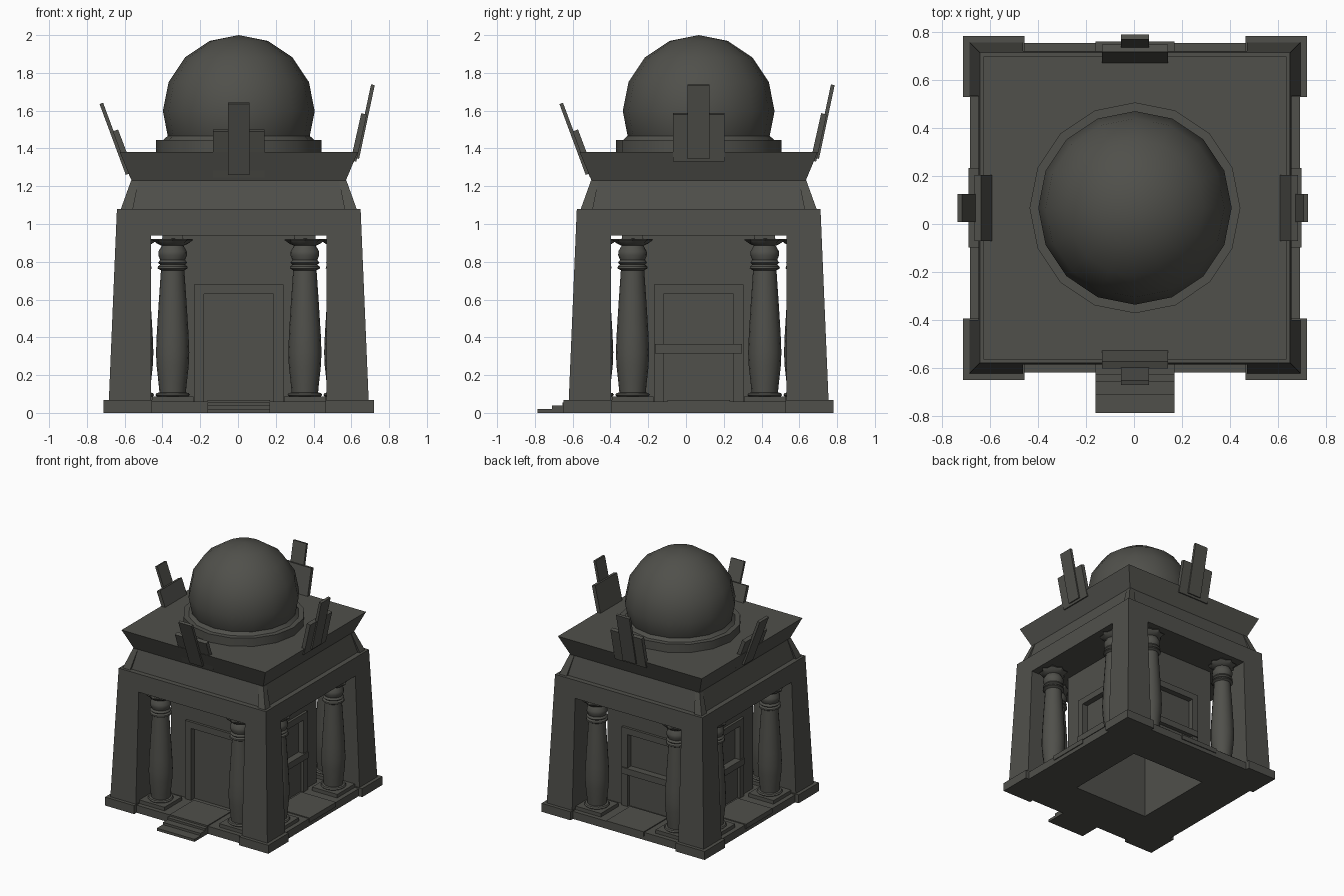
import bpy, bmesh, math
from mathutils import Matrix, Vector

if "Cube" in bpy.data.objects:
    bpy.data.objects.remove(bpy.data.objects["Cube"])

OFF = Vector((0.004, 0.067, 0))       # building centre (steps push it back)

stone = bpy.data.materials.new("dark_stone")
stone.diffuse_color = (0.08, 0.08, 0.07, 1)
stone.use_nodes = True
stone.node_tree.nodes["Principled BSDF"].inputs["Base Color"].default_value = stone.diffuse_color


def finish(name, bm, side=0, smooth=False):
    """Turn to one of four sides, move to the building centre, make an object."""
    bmesh.ops.recalc_face_normals(bm, faces=bm.faces)
    bm.transform(Matrix.Translation(OFF) @ Matrix.Rotation(side * math.pi / 2, 4, 'Z'))
    me = bpy.data.meshes.new(name)
    bm.to_mesh(me)
    bm.free()
    me.materials.append(stone)
    ob = bpy.data.objects.new(name, me)
    bpy.context.collection.objects.link(ob)
    if smooth:
        bpy.ops.object.select_all(action='DESELECT')
        ob.select_set(True)
        bpy.context.view_layer.objects.active = ob
        bpy.ops.object.shade_smooth_by_angle(angle=math.radians(35))
    return ob


def loft(name, low, high, side=0):
    """Solid between two outlines with the same number of points."""
    bm = bmesh.new()
    a = [bm.verts.new(p) for p in low]
    b = [bm.verts.new(p) for p in high]
    n = len(a)
    bm.faces.new(a)
    bm.faces.new(b)
    for i in range(n):
        j = (i + 1) % n
        bm.faces.new((a[i], a[j], b[j], b[i]))
    return finish(name, bm, side)


def rect(x0, x1, y0, y1, z):
    return [(x0, y0, z), (x1, y0, z), (x1, y1, z), (x0, y1, z)]


def box(name, x0, x1, y0, y1, z0, z1, side=0):
    return loft(name, rect(x0, x1, y0, y1, z0), rect(x0, x1, y0, y1, z1), side)


def tier(name, h0, h1, z0, z1):
    """Square tapered block."""
    return loft(name, rect(-h0, h0, -h0, h0, z0), rect(-h1, h1, -h1, h1, z1))


def lathe(name, prof, cx=0, cy=0, side=0, seg=16, petal=()):
    """Turned shape; rings listed in petal get a scalloped rim."""
    bm = bmesh.new()
    rings = []
    for k, (r, z) in enumerate(prof):
        ring = []
        for i in range(seg):
            a = 2 * math.pi * i / seg
            q = r * (0.8 if k in petal and i % 2 else 1)
            ring.append(bm.verts.new((cx + q * math.cos(a), cy + q * math.sin(a), z)))
        rings.append(ring)
    for a, b in zip(rings, rings[1:]):
        for i in range(seg):
            j = (i + 1) % seg
            bm.faces.new((a[i], a[j], b[j], b[i]))
    bm.faces.new(rings[0])
    bm.faces.new(rings[-1])
    return finish(name, bm, side, True)


def leaning_plate(name, d0, z0, d1, z1, hw, th, side):
    """Upright plate whose outer face runs from (d0,z0) to (d1,z1)."""
    u = Vector((d1 - d0, z1 - z0)).normalized()
    nx, nz = -u.y * th, u.x * th
    sec = [(d0, z0), (d1, z1), (d1 + nx, z1 + nz), (d0 + nx, z0 + nz)]
    loft(name, [(-hw, -d, z) for d, z in sec], [(hw, -d, z) for d, z in sec], side)


column = [(.085, .088), (.092, .095), (.085, .105), (.07, .108), (.074, .15), (.085, .25),
          (.088, .32), (.084, .42), (.074, .58), (.062, .755), (.08, .765), (.078, .775),
          (.066, .785), (.077, .795), (.066, .81), (.076, .835), (.075, .855), (.058, .885),
          (.08, .895), (.108, .915), (.106, .92), (.055, .922)]

for s in range(4):
    # base: slab with an open middle, corner block, paving strip
    hole = lambda z: [(-.685, -.685, z), (.685, -.685, z), (.33, -.33, z), (-.33, -.33, z)]
    loft("base_slab", hole(0), hole(.06), s)
    box("corner_block", .46, .715, -.715, -.46, 0, .067, s)
    box("paving_strip", -.165, .165, -.692, -.39, .03, .067, s)

    # battered corner pier and its upper rib
    loft("corner_pier", rect(.465, .688, -.688, -.465, .06),
         rect(.465, .651, -.651, -.465, .94), s)
    loft("corner_rib", rect(.56, .624, -.624, -.56, 1.08),
         rect(.53, .57, -.57, -.53, 1.23), s)

    # inner chamber wall with recessed doorway
    for sx in (-1, 1):
        a, b = sorted((sx * .185, sx * .375))
        box("chamber_wall", a, b, -.375, -.33, .06, .94, s)
        a, b = sorted((sx * .185, sx * .237))
        box("door_jamb", a, b, -.395, -.37, .06, .68, s)
    box("chamber_wall_top", -.185, .185, -.375, -.33, .63, .94, s)
    box("door_lintel", -.185, .185, -.395, -.37, .63, .68, s)
    box("door_panel", -.185, .185, -.35, -.33, .06, .63, s)
    if s:
        box("window_sill", -.23, .23, -.405, -.34, .315, .365, s)
        box("window_lower_panel", -.185, .185, -.372, -.34, .06, .315, s)

    # columns
    for cx in (-.35, .35):
        box("column_plinth", cx - .11, cx + .11, -.65, -.43, .055, .088, s)
        lathe("column", column, cx, -.54, s, petal=(19, 20))
        box("column_abacus", cx - .055, cx + .055, -.595, -.485, .918, .945, s)

    # leaning roof ornaments: two lower, two higher
    if s in (0, 3):
        leaning_plate("ornament_wide", .575, 1.245, .667, 1.49, .137, .03, s)
        leaning_plate("ornament_tall", .598, 1.26, .737, 1.635, .058, .02, s)
    else:
        leaning_plate("ornament_wide", .622, 1.33, .678, 1.58, .137, .03, s)
        leaning_plate("ornament_tall", .637, 1.345, .72, 1.735, .058, .02, s)

# entablature, frieze, flared cornice
tier("entablature", .651, .645, .94, 1.08)
tier("frieze", .605, .567, 1.08, 1.23)
tier("cornice", .567, .63, 1.23, 1.38)

# dome and its ring
lathe("dome_ring", [(.438, 1.375), (.438, 1.445), (.415, 1.445), (.4, 1.445), (.372, 1.47),
                    (.36, 1.5)])
bm = bmesh.new()
bmesh.ops.create_uvsphere(bm, u_segments=16, v_segments=8, radius=.402,
                          matrix=Matrix.Translation((0, 0, 1.598)))
finish("dome", bm, 0, True)

# front steps
for i, (y, z) in enumerate(((-.785, .02), (-.71, .038), (-.655, .055))):
    box("front_step", -.165, .165, y - OFF.y, -.66, 0, z)
